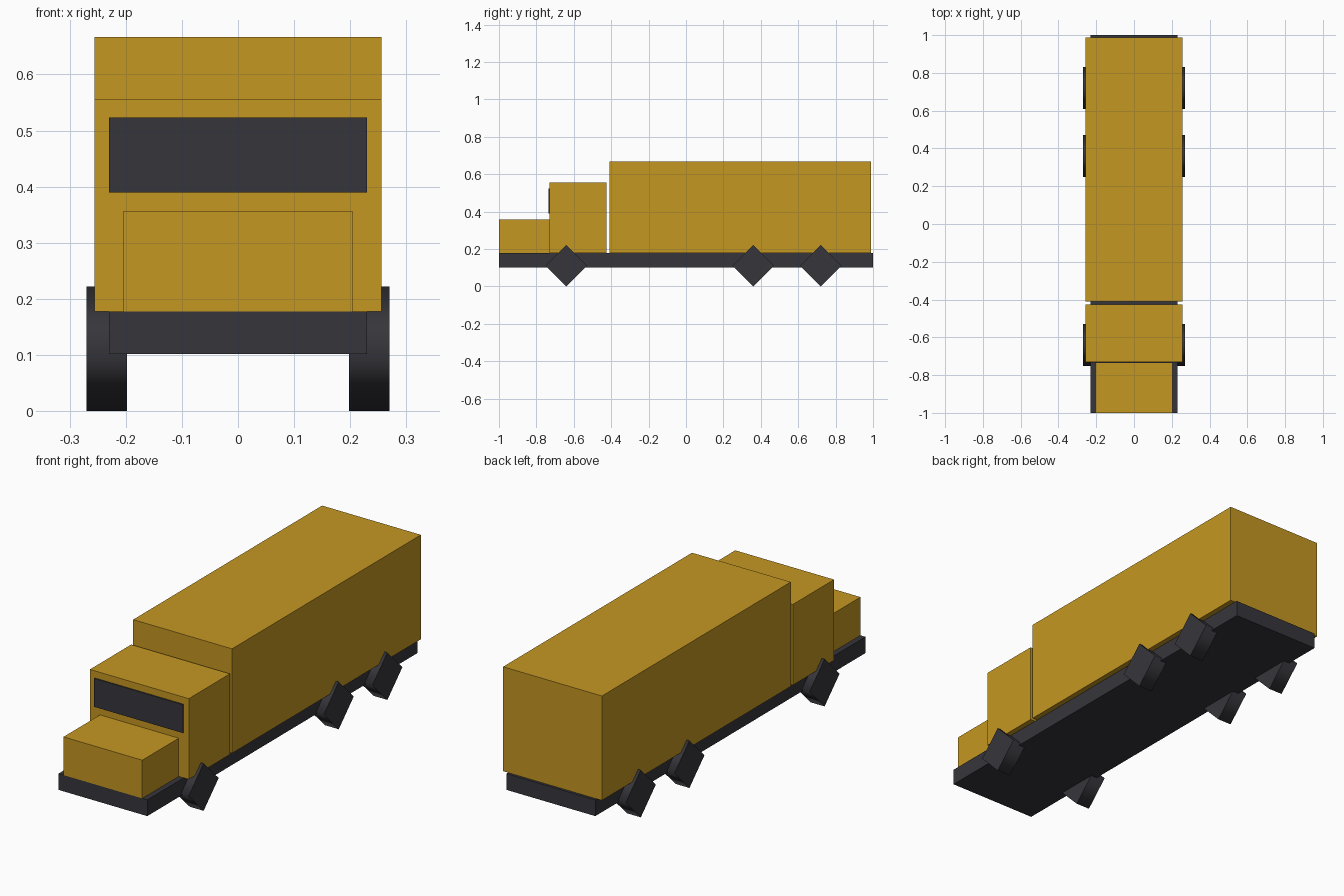
import bpy
from math import pi

cube = bpy.data.objects.get("Cube")
if cube:
    bpy.data.objects.remove(cube, do_unlink=True)


def material(name, rgb):
    mat = bpy.data.materials.new(name)
    mat.use_nodes = True
    mat.diffuse_color = (*rgb, 1)
    mat.node_tree.nodes["Principled BSDF"].inputs["Base Color"].default_value = (*rgb, 1)
    return mat


yellow = material("mustard yellow", (0.56, 0.31, 0.016))
dark = material("dark grey", (0.037, 0.036, 0.044))


def box(name, half_width, y0, y1, z0, z1, mat):
    """Box centred on x = 0, spanning the given y and z ranges."""
    bpy.ops.mesh.primitive_cube_add(size=1, location=(0, (y0 + y1) / 2, (z0 + z1) / 2))
    ob = bpy.context.object
    ob.name = name
    ob.scale = (2 * half_width, y1 - y0, z1 - z0)
    bpy.ops.object.transform_apply(location=False, rotation=False, scale=True)
    ob.data.materials.append(mat)


# Body
deck = 0.178
box("chassis", 0.23, -1, 1, 0.102, deck, dark)
box("hood", 0.204, -1, -0.73, deck, 0.357, yellow)
box("cab", 0.256, -0.73, -0.425, deck, 0.556, yellow)
box("cargo_box", 0.256, -0.41, 0.988, deck, 0.667, yellow)
box("windshield", 0.23, -0.736, -0.729, 0.39, 0.523, dark)

# Four-sided wheels standing on a corner, soft treads and flat caps
radius = 0.111
for axle, y in (("front", -0.64), ("middle", 0.36), ("rear", 0.72)):
    for side, sign in (("left", 1), ("right", -1)):
        bpy.ops.mesh.primitive_cylinder_add(
            vertices=4, radius=radius, depth=0.072,
            location=(sign * 0.234, y, radius), rotation=(0, pi / 2, 0))
        wheel = bpy.context.object
        wheel.name = f"{axle}_{side}_wheel"
        wheel.data.materials.append(dark)
        for face in wheel.data.polygons:
            face.use_smooth = abs(face.normal.z) < 0.5
        for edge in wheel.data.edges:
            a, b = (wheel.data.vertices[i].co.z for i in edge.vertices)
            edge.use_edge_sharp = abs(a - b) < 0.01
